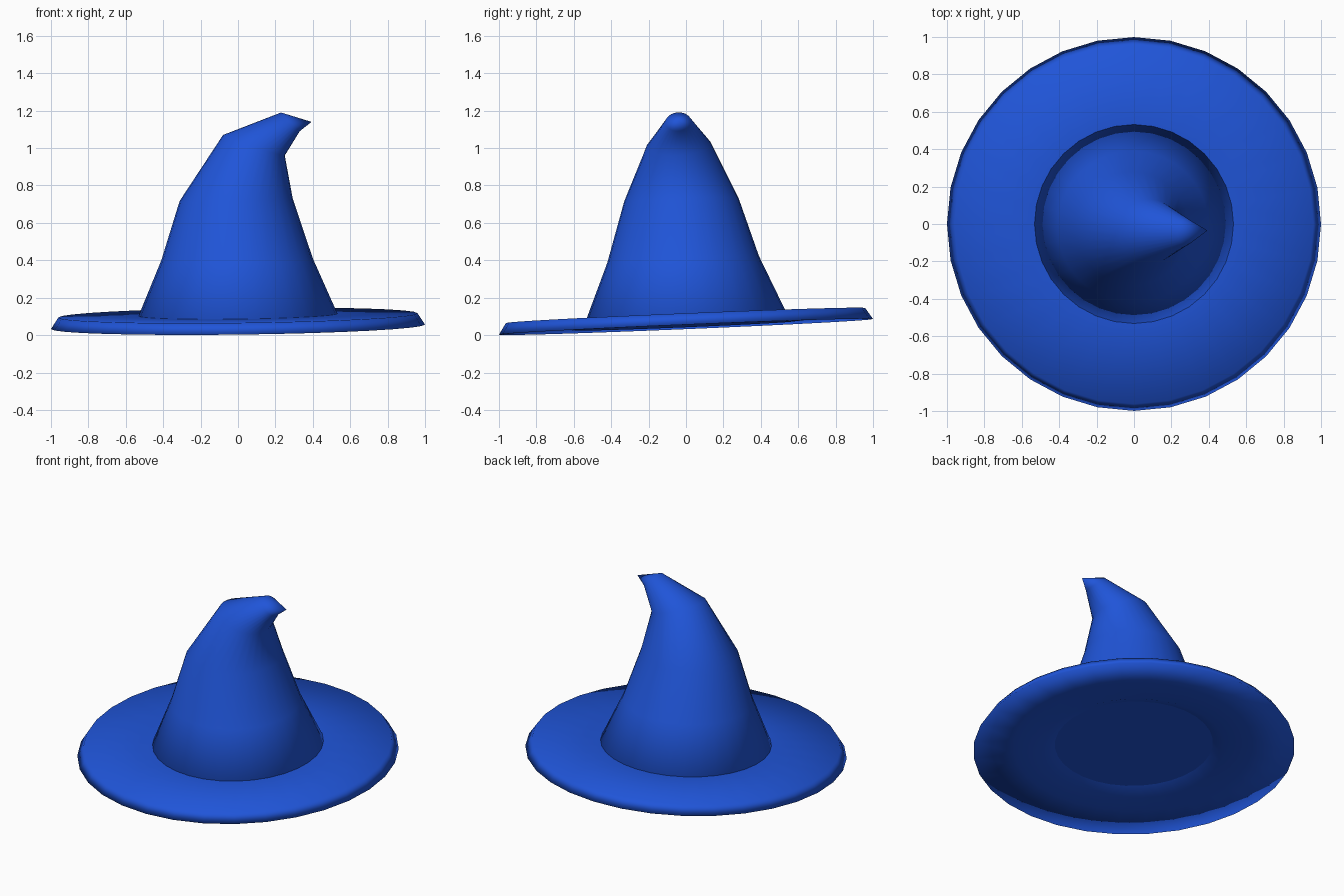
import bpy, bmesh, math
from mathutils import Vector, Matrix

if "Cube" in bpy.data.objects:
    bpy.data.objects.remove(bpy.data.objects["Cube"])

SEGS = 32
blue = bpy.data.materials.new("deep_blue")
blue.diffuse_color = (0.014, 0.09, 0.69, 1)
blue.use_nodes = True
blue.node_tree.nodes["Principled BSDF"].inputs["Base Color"].default_value = blue.diffuse_color


def loft(name, rings, closed=False, tip=None):
    """Skin a list of vertex rings; optionally join the ends or add a tip."""
    bm = bmesh.new()
    loops = [[bm.verts.new(p) for p in ring] for ring in rings]
    pairs = list(zip(loops, loops[1:]))
    if closed:
        pairs.append((loops[-1], loops[0]))
    for a, b in pairs:
        for i in range(SEGS):
            j = (i + 1) % SEGS
            bm.faces.new((a[i], a[j], b[j], b[i]))
    if tip:
        bm.faces.new(loops[0])
        t = bm.verts.new(tip)
        for i in range(SEGS):
            bm.faces.new((loops[-1][i], loops[-1][(i + 1) % SEGS], t))
    bmesh.ops.recalc_face_normals(bm, faces=bm.faces)
    for f in bm.faces:
        f.smooth = len(f.verts) <= 4
    me = bpy.data.meshes.new(name)
    bm.to_mesh(me)
    bm.free()
    me.materials.append(blue)
    ob = bpy.data.objects.new(name, me)
    bpy.context.collection.objects.link(ob)
    return ob


def ring(center, half_x, half_y):
    """Ellipse around center spanned by two half-axis vectors."""
    c, u, v = Vector(center), Vector(half_x), Vector(half_y)
    return [c + u * math.cos(a) + v * math.sin(a)
            for a in (2 * math.pi * i / SEGS for i in range(SEGS))]


# Brim: bevelled ring with a shallow groove and a lip below, tipped up at the back
profile = [(0.48, 0.040), (0.57, 0.005), (0.74, 0.018), (1.0, 0.0),
           (0.96, 0.061), (0.53, 0.063), (0.40, 0.063)]
brim = loft("brim", [ring((0, 0, z), (r, 0, 0), (0, r, 0)) for r, z in profile],
            closed=True)
brim.data.transform(Matrix.Translation((0, 0, 0.0446))
                    @ Matrix.Rotation(math.radians(2.4), 4, 'X')
                    @ Matrix.Rotation(math.radians(-0.7), 4, 'Y'))

# Crown: cone bending over to the right, ending in a hooked tip, closed below
crown_rings = [
    ((0, 0, 0.080), (0.505, 0, 0.006), (0, 0.505, 0.021)),
    ((0, 0, 0.108), (0.532, 0, 0.006), (0, 0.532, 0.022)),
    ((-0.005, -0.015, 0.405), (0.405, 0, 0.005), (0, 0.405, 0.017)),
    ((-0.01, -0.025, 0.725), (0.302, 0, 0.008), (0, 0.305, 0.01)),
    ((0.085, -0.04, 1.015), (0.165, 0, -0.055), (0, 0.172, 0.01)),
    ((0.28, -0.042, 1.14), (0.05, 0, -0.05), (0, 0.068, 0.003)),
]
loft("crown", [ring(*r) for r in crown_rings], tip=(0.393, -0.035, 1.14))
